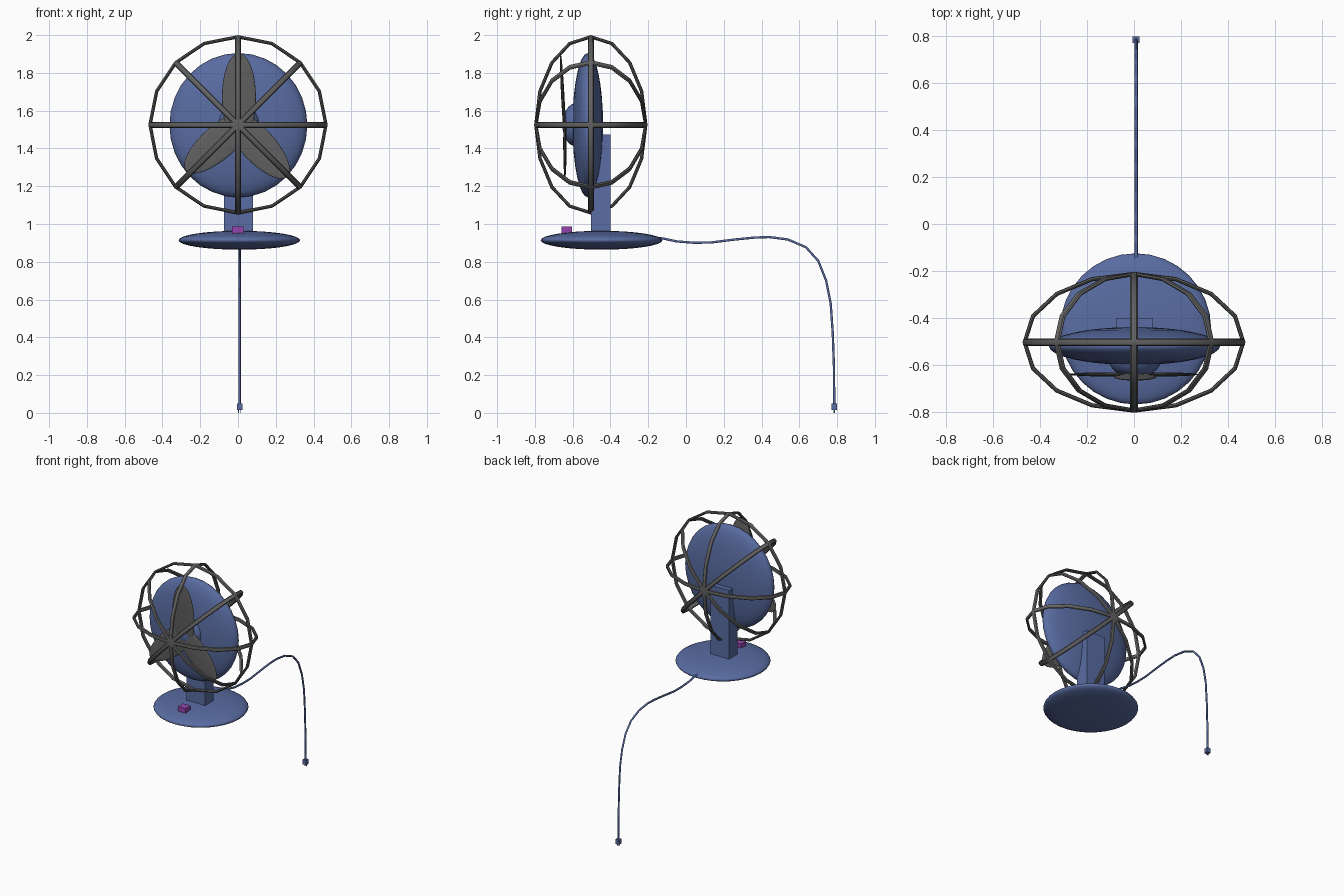
import bpy, bmesh
from math import sin, cos, pi, radians
from mathutils import Vector, Matrix

if "Cube" in bpy.data.objects:
    bpy.data.objects.remove(bpy.data.objects["Cube"])


def material(name, color):
    m = bpy.data.materials.new(name)
    m.diffuse_color = color
    m.use_nodes = True
    m.node_tree.nodes["Principled BSDF"].inputs["Base Color"].default_value = m.diffuse_color
    return m


BLUE = material("blue", (0.10, 0.15, 0.36, 1))
DARK = material("dark_grey", (0.12, 0.12, 0.12, 1))
PURPLE = material("purple", (0.30, 0.06, 0.42, 1))


def finish(name, bm, mat, smooth=True):
    bmesh.ops.recalc_face_normals(bm, faces=bm.faces)
    for f in bm.faces:
        f.smooth = smooth
    me = bpy.data.meshes.new(name)
    bm.to_mesh(me)
    bm.free()
    me.materials.append(mat)
    ob = bpy.data.objects.new(name, me)
    bpy.context.collection.objects.link(ob)
    return ob


def ellipsoid(name, center, radii, mat, rot=Matrix.Identity(4), axis='Z'):
    bm = bmesh.new()
    bmesh.ops.create_uvsphere(bm, u_segments=32, v_segments=16, radius=1)
    if axis == 'Y':
        bm.transform(Matrix.Rotation(pi / 2, 4, 'X'))
    bm.transform(Matrix.Translation(center) @ rot @ Matrix.Diagonal((*radii, 1)))
    return finish(name, bm, mat)


def box(name, lo, hi, mat):
    lo, hi = Vector(lo), Vector(hi)
    bm = bmesh.new()
    bmesh.ops.create_cube(bm, size=1)
    bm.transform(Matrix.Translation((lo + hi) / 2) @ Matrix.Diagonal((*(hi - lo), 1)))
    return finish(name, bm, mat, False)


def hoop(name, center, u, v, mat, sides=16, section=8, thin=0.009, wide=0.016):
    # elliptical hoop spanned by u and v, flattened within its own plane
    center, u, v = Vector(center), Vector(u), Vector(v)
    n = u.cross(v).normalized()
    bm = bmesh.new()
    rings = []
    for i in range(sides):
        a = 2 * pi * i / sides
        p = u * cos(a) + v * sin(a)
        out = (u.normalized() * cos(a) * v.length + v.normalized() * sin(a) * u.length).normalized()
        rings.append([bm.verts.new(center + p + out * thin * cos(b) + n * wide * sin(b))
                      for b in (2 * pi * k / section for k in range(section))])
    for i in range(sides):
        r, s = rings[i], rings[(i + 1) % sides]
        for k in range(section):
            m = (k + 1) % section
            bm.faces.new((r[k], r[m], s[m], s[k]))
    ob = finish(name, bm, mat)
    bpy.ops.object.select_all(action='DESELECT')
    ob.select_set(True)
    bpy.context.view_layer.objects.active = ob
    bpy.ops.object.shade_smooth_by_angle()
    return ob


# Stand
ellipsoid("base", (0.007, -0.447, 0.914), (0.322, 0.322, 0.05), BLUE)
box("stem", (-0.075, -0.503, 0.93), (0.08, -0.401, 1.475), BLUE)
box("power_button", (-0.032, -0.66, 0.945), (0.03, -0.603, 0.987), PURPLE)

# Motor head and hub
ellipsoid("fan_head", (0.002, -0.52, 1.523), (0.365, 0.081, 0.382), BLUE, axis='Y')
ellipsoid("hub", (0.004, -0.58, 1.525), (0.11, 0.075, 0.115), BLUE, axis='Y')

# Blades, each a flat ellipsoid running out from the hub
for i, (angle, length, tilt, y) in enumerate(((90, 0.38, 3, -0.652),
                                              (221, 0.372, 0, -0.641),
                                              (313, 0.377, 0, -0.641))):
    a = radians(angle)
    half = 0.235
    d = length - half
    rot = Matrix.Rotation(pi / 2 - a, 4, 'Y') @ Matrix.Rotation(radians(tilt), 4, 'X')
    ellipsoid(f"blade_{i + 1}", (0.005 + d * cos(a), y, 1.525 + d * sin(a)),
              (0.09, 0.009, half), DARK, rot)

# Cage: one upright hoop facing front, four hoops through the front-back axis
C = (0, -0.504, 1.525)
R, D = 0.466, 0.291
hoop("cage_rim", C, (R, 0, 0), (0, 0, R), DARK)
for i in range(4):
    a = i * pi / 4
    hoop(f"cage_hoop_{i + 1}", C, (R * cos(a), 0, R * sin(a)), (0, D, 0), DARK)

# Power cord hanging behind
path = [(-0.2, 0.93), (-0.125, 0.924), (-0.05, 0.908), (0.04, 0.901), (0.13, 0.902),
        (0.26, 0.918), (0.36, 0.928), (0.44, 0.931), (0.54, 0.918), (0.635, 0.877),
        (0.70, 0.805), (0.742, 0.70), (0.766, 0.58), (0.777, 0.42), (0.783, 0.25), (0.785, 0.04)]
cu = bpy.data.curves.new("power_cord", 'CURVE')
cu.dimensions = '3D'
cu.bevel_depth = 0.007
cu.bevel_resolution = 1
cu.use_fill_caps = True
sp = cu.splines.new('POLY')
sp.points.add(len(path) - 1)
for pt, (y, z) in zip(sp.points, path):
    pt.co = (0.009, y, z, 1)
cu.materials.append(BLUE)
bpy.context.collection.objects.link(bpy.data.objects.new("power_cord", cu))

# Plug and prongs
box("plug", (-0.006, 0.771, 0.015), (0.024, 0.8, 0.05), BLUE)
for i, x in enumerate((0.003, 0.015)):
    box(f"plug_prong_{i + 1}", (x - 0.002, 0.782, 0.0), (x + 0.002, 0.788, 0.02), BLUE)
